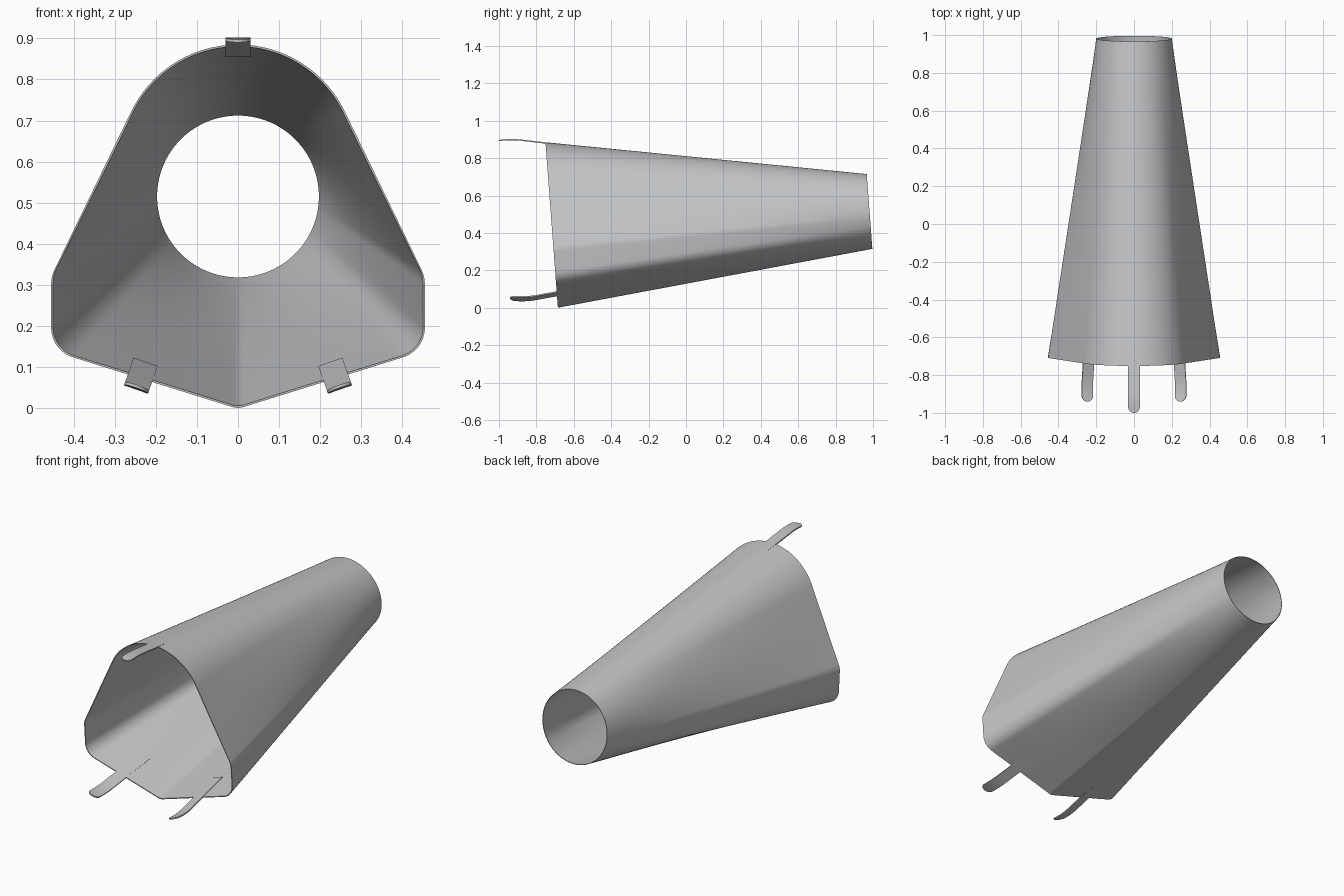
import bpy, bmesh
from math import sin, cos, pi, sqrt, ceil
from mathutils import Vector

cube = bpy.data.objects.get("Cube")
if cube:
    bpy.data.objects.remove(cube)

steel = bpy.data.materials.new("grey_steel")
steel.use_nodes = True
colour = (0.55, 0.555, 0.57, 1)
steel.diffuse_color = colour
steel.node_tree.nodes["Principled BSDF"].inputs["Base Color"].default_value = colour


def finish(bm, name):
    bmesh.ops.recalc_face_normals(bm, faces=bm.faces)
    mesh = bpy.data.meshes.new(name)
    bm.to_mesh(mesh)
    bm.free()
    mesh.materials.append(steel)
    obj = bpy.data.objects.new(name, mesh)
    bpy.context.collection.objects.link(obj)
    bpy.ops.object.select_all(action="DESELECT")
    obj.select_set(True)
    bpy.context.view_layer.objects.active = obj
    bpy.ops.object.shade_smooth_by_angle(angle=pi / 6)
    return obj


def bridge(bm, a, b):
    for i in range(len(a)):
        j = (i + 1) % len(a)
        bm.faces.new((a[i], a[j], b[j], b[i]))


def fillet(prev, corner, nxt, radius, steps=8):
    """Points of a round corner between two straight lines."""
    u, v = (prev - corner).normalized(), (nxt - corner).normalized()
    half = u.angle(v) / 2
    centre = corner + (u + v).normalized() * radius / sin(half)
    start = corner + u * radius / (sin(half) / cos(half))
    end = corner + v * radius / (sin(half) / cos(half))
    a, b = start - centre, end - centre
    sweep = a.angle(b)
    return [centre + (a * sin(sweep * (1 - k / steps)) + b * sin(sweep * k / steps)) / sin(sweep)
            for k in range(steps + 1)]


# Half of the wide mouth outline, from the bottom centre to the top centre
keel, low, high = Vector((0, -0.002)), Vector((0.455, 0.14)), Vector((0.455, 0.32))
ARC_R, ARC_Z, ARC_ANGLE = 0.289, 0.596, 0.445
shoulder = Vector((ARC_R * cos(ARC_ANGLE), ARC_Z + ARC_R * sin(ARC_ANGLE)))
corners = fillet(Vector((-low.x, low.y)), keel, low, 0.05)[4:]
corners += fillet(keel, low, high, 0.075, 12) + fillet(low, high, shoulder, 0.08)
for k in range(25):
    ang = ARC_ANGLE + (pi / 2 - ARC_ANGLE) * k / 24
    corners.append(Vector((ARC_R * cos(ang), ARC_Z + ARC_R * sin(ang))))

outline = [corners[0]]
for a, b in zip(corners, corners[1:]):
    n = max(1, ceil((b - a).length / 0.02))
    outline += [a.lerp(b, k / n) for k in range(1, n + 1)]

# Matching half of the round outlet, spaced by the length along the mouth
lengths = [0]
for a, b in zip(outline, outline[1:]):
    lengths.append(lengths[-1] + (b - a).length)
OUT_R, OUT_Z = 0.2, 0.515
circle = [Vector((OUT_R * sin(pi * s / lengths[-1]), OUT_Z - OUT_R * cos(pi * s / lengths[-1])))
          for s in lengths]


def whole(half):
    return half + [Vector((-p.x, p.y)) for p in half[-2:0:-1]]


def in_plane(points, y0):
    return [Vector((p.x, y0 - 0.075 * p.y, p.y)) for p in points]


def shrink(points, wall):
    centre = Vector((0, OUT_Z))
    return [p - (p - centre).normalized() * wall for p in points]


# Thin walled duct, wide mouth to round outlet, outside then inside
bm = bmesh.new()
mouth, outlet = whole(outline), whole(circle)
WALL, ROWS = 0.005, 10
rings = []
for wall, order in ((0, range(ROWS + 1)), (WALL, range(ROWS, -1, -1))):
    front = in_plane(shrink(mouth, wall), -0.685)
    back = in_plane(shrink(outlet, wall * 0.6), 1.02)
    for r in order:
        rings.append([bm.verts.new(p.lerp(q, r / ROWS)) for p, q in zip(front, back)])
for a, b in zip(rings, rings[1:] + rings[:1]):
    bridge(bm, a, b)
finish(bm, "tapered_duct")


def tab(name, x, y, z, outward, length, slope, bend_at, bend):
    """Flat spring tab with a round, slightly curled tip."""
    bm = bmesh.new()
    n = Vector((outward[0], 0, outward[1])).normalized()
    u = Vector((n.z, 0, -n.x))
    width, thick = 0.031, 0.007
    stations = [length * k / 24 for k in range(23)]
    stations += [length - width * (1 - sin(pi / 2 * k / 8)) for k in range(9)]
    rows = []
    for s in sorted(stations):
        rise = slope * s - bend * max(0, s - bend_at) ** 2
        to_tip = max(0, s - (length - width))
        w = max(0.002, sqrt(max(0, width ** 2 - to_tip ** 2)))
        c = Vector((x, y - s, z)) + n * rise
        rows.append([bm.verts.new(c + u * w * i + n * thick / 2 * j)
                     for i, j in ((-1, -1), (1, -1), (1, 1), (-1, 1))])
    for a, b in zip(rows, rows[1:]):
        bridge(bm, a, b)
    bm.faces.new(rows[0])
    bm.faces.new(rows[-1])
    finish(bm, name)


# Tabs around the mouth
tab("top_tab", 0, -0.55, 0.858, (0, 1), 0.45, 0.115, 0.33, 1.1)
for side, label in ((1, "left"), (-1, "right")):
    tab(label + "_lower_tab", side * 0.226, -0.5, 0.109, (side * 0.33, -0.94),
        0.44, 0.19, 0.3, 1.2)
